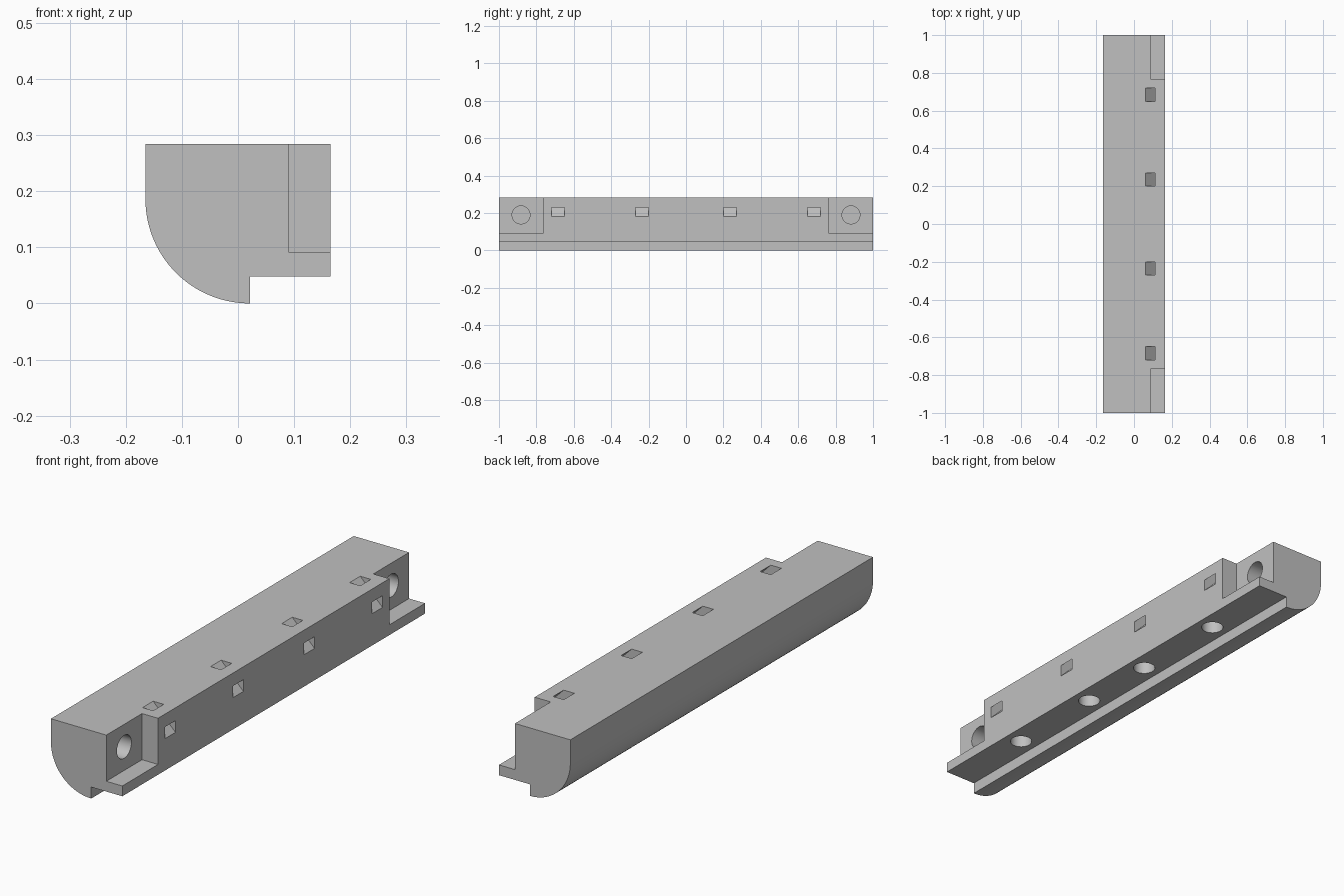
import bpy, bmesh, math
from mathutils import Matrix

cube = bpy.data.objects.get("Cube")
if cube:
    bpy.data.objects.remove(cube, do_unlink=True)

grey = bpy.data.materials.new("plain_grey")
grey.use_nodes = True
grey.diffuse_color = (0.53, 0.53, 0.53, 1)
grey.node_tree.nodes["Principled BSDF"].inputs["Base Color"].default_value = grey.diffuse_color


def add_object(name, bm):
    bmesh.ops.recalc_face_normals(bm, faces=bm.faces)
    mesh = bpy.data.meshes.new(name)
    bm.to_mesh(mesh)
    bm.free()
    mesh.materials.append(grey)
    obj = bpy.data.objects.new(name, mesh)
    bpy.context.collection.objects.link(obj)
    return obj


def prism(name, outline, y0, y1):
    """Extrude an x-z outline along y."""
    bm = bmesh.new()
    face = bm.faces.new([bm.verts.new((x, y0, z)) for x, z in outline])
    side = bmesh.ops.extrude_face_region(bm, geom=[face])["geom"]
    bmesh.ops.translate(bm, vec=(0, y1 - y0, 0),
                        verts=[v for v in side if isinstance(v, bmesh.types.BMVert)])
    return add_object(name, bm)


def cylinder(name, radius, depth, centre, axis):
    turn = Matrix.Rotation(math.pi / 2, 4, "Y") if axis == "X" else Matrix()
    bm = bmesh.new()
    bmesh.ops.create_cone(bm, cap_ends=True, segments=48, radius1=radius, radius2=radius,
                          depth=depth, matrix=Matrix.Translation(centre) @ turn)
    return add_object(name, bm)


# Rail body: square top, rounded lower left edge, raised ledge on the right
half, top, ledge, lip = 0.165, 0.284, 0.048, 0.021
radius = half + lip
outline = [(half, ledge), (half, top), (-half, top)]
for i in range(33):
    a = math.pi + i / 32 * math.pi / 2
    outline.append((lip + radius * math.cos(a), radius + radius * math.sin(a)))
outline.append((lip, ledge))
rail = prism("rail_body", outline, -1, 1)

cutters = []
for s in (-1, 1):
    # Corner notches at both ends, with a screw hole in each
    inner, outer = 0.764 * s, 1.1 * s
    cutters.append(prism("end_notch", [(0.091, 0.091), (0.3, 0.091), (0.3, 0.4), (0.091, 0.4)],
                         min(inner, outer), max(inner, outer)))
    cutters.append(cylinder("end_hole", 0.048, 0.18, (0.03, 0.882 * s, 0.19), "X"))
    # Slanted tie slots from the top through to the side
    for y in (0.235, 0.684):
        lo, hi = 0.346, 0.395
        slot = [(0, lo), (0, hi), (hi, 0), (lo, 0)]
        slot = [(-0.05, lo + 0.05), (-0.05, hi + 0.05), (0.25, hi - 0.25), (0.25, lo - 0.25)]
        cutters.append(prism("tie_slot", slot, y * s - 0.035, y * s + 0.035))
    # Blind holes in the underside of the ledge
    for y in (0.176, 0.612):
        cutters.append(cylinder("ledge_hole", 0.044, 0.15, (0.093, y * s, 0.083), "Z"))

# Cut every opening into the rail
bpy.context.view_layer.objects.active = rail
for cutter in cutters:
    mod = rail.modifiers.new("cut", "BOOLEAN")
    mod.operation = "DIFFERENCE"
    mod.solver = "EXACT"
    mod.object = cutter
    bpy.ops.object.modifier_apply(modifier=mod.name)
    bpy.data.objects.remove(cutter, do_unlink=True)

bpy.ops.object.select_all(action="DESELECT")
rail.select_set(True)
bpy.ops.object.shade_smooth_by_angle(angle=math.radians(30))
